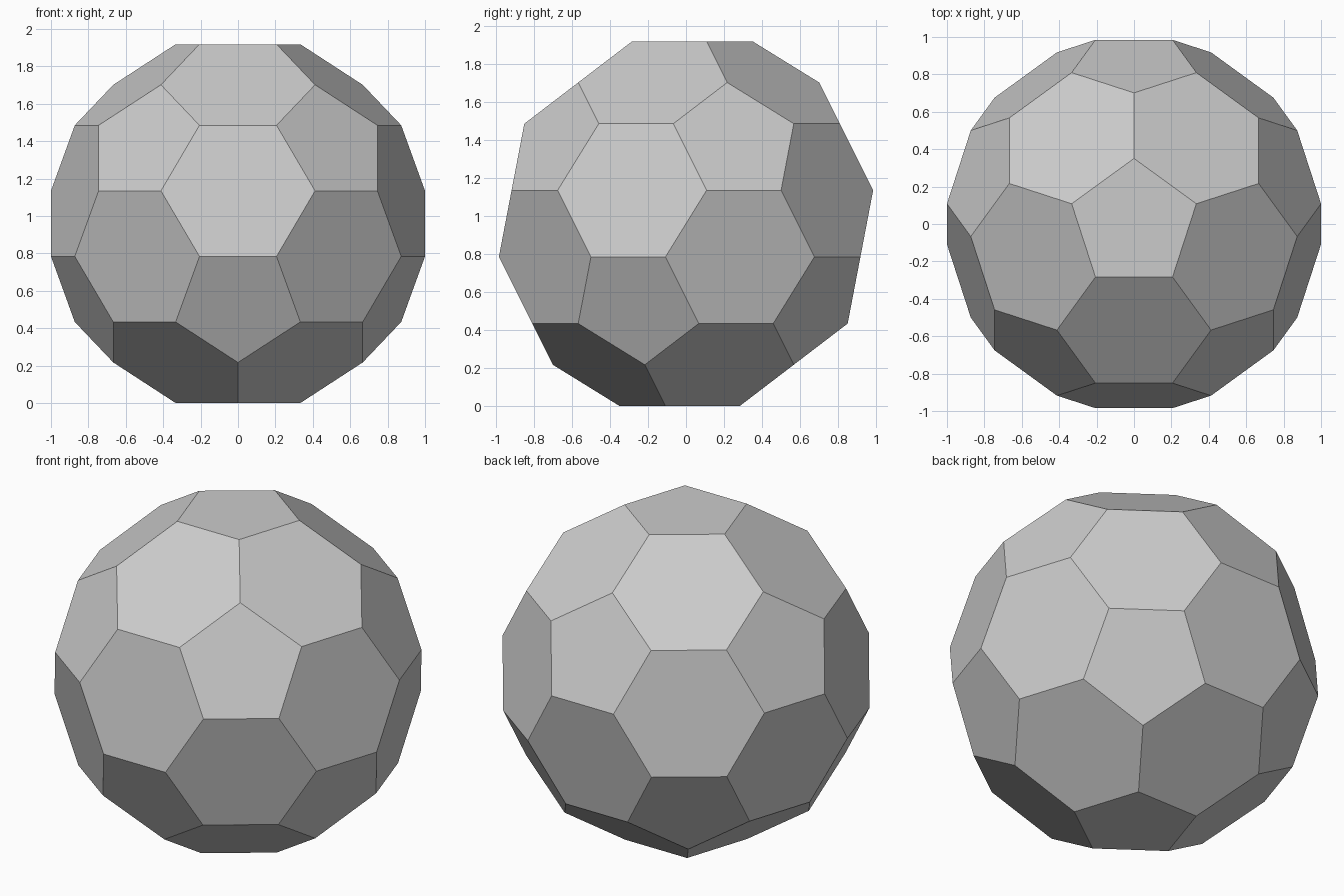
import bpy, bmesh
from math import radians, sin, cos, atan
from mathutils import Vector

cube = bpy.data.objects.get("Cube")
if cube:
    bpy.data.objects.remove(cube, do_unlink=True)

# Icosahedron corners: two poles and two rings of five
lat = atan(0.5)


def ring(start, tilt):
    return [Vector((cos(radians(start + 72 * k)) * cos(tilt),
                    sin(radians(start + 72 * k)) * cos(tilt),
                    sin(tilt))) for k in range(5)]


corners = [Vector((0, 0, 1)), Vector((0, 0, -1))] + ring(90, lat) + ring(-90, -lat)

# Cut every corner off at a third of each edge
points = [a.lerp(b, 1 / 3) for a in corners for b in corners
          if a is not b and (a - b).length < 1.2]
scale = 1 / max(p.x for p in points)
floor = min(p.z for p in points)

# Hull of the cut points, merged into pentagons and hexagons
bm = bmesh.new()
for p in points:
    bm.verts.new((p - Vector((0, 0, floor))) * scale)
bmesh.ops.convex_hull(bm, input=bm.verts[:])
bmesh.ops.dissolve_limit(bm, angle_limit=radians(2), verts=bm.verts[:], edges=bm.edges[:])
bmesh.ops.recalc_face_normals(bm, faces=bm.faces[:])
mesh = bpy.data.meshes.new("faceted_ball")
bm.to_mesh(mesh)
bm.free()

ball = bpy.data.objects.new("faceted_ball", mesh)
bpy.context.scene.collection.objects.link(ball)

# Plain grey surface
grey = bpy.data.materials.new("light_grey")
grey.use_nodes = True
colour = (0.6, 0.6, 0.6, 1)
grey.diffuse_color = colour
grey.node_tree.nodes["Principled BSDF"].inputs["Base Color"].default_value = colour
mesh.materials.append(grey)
